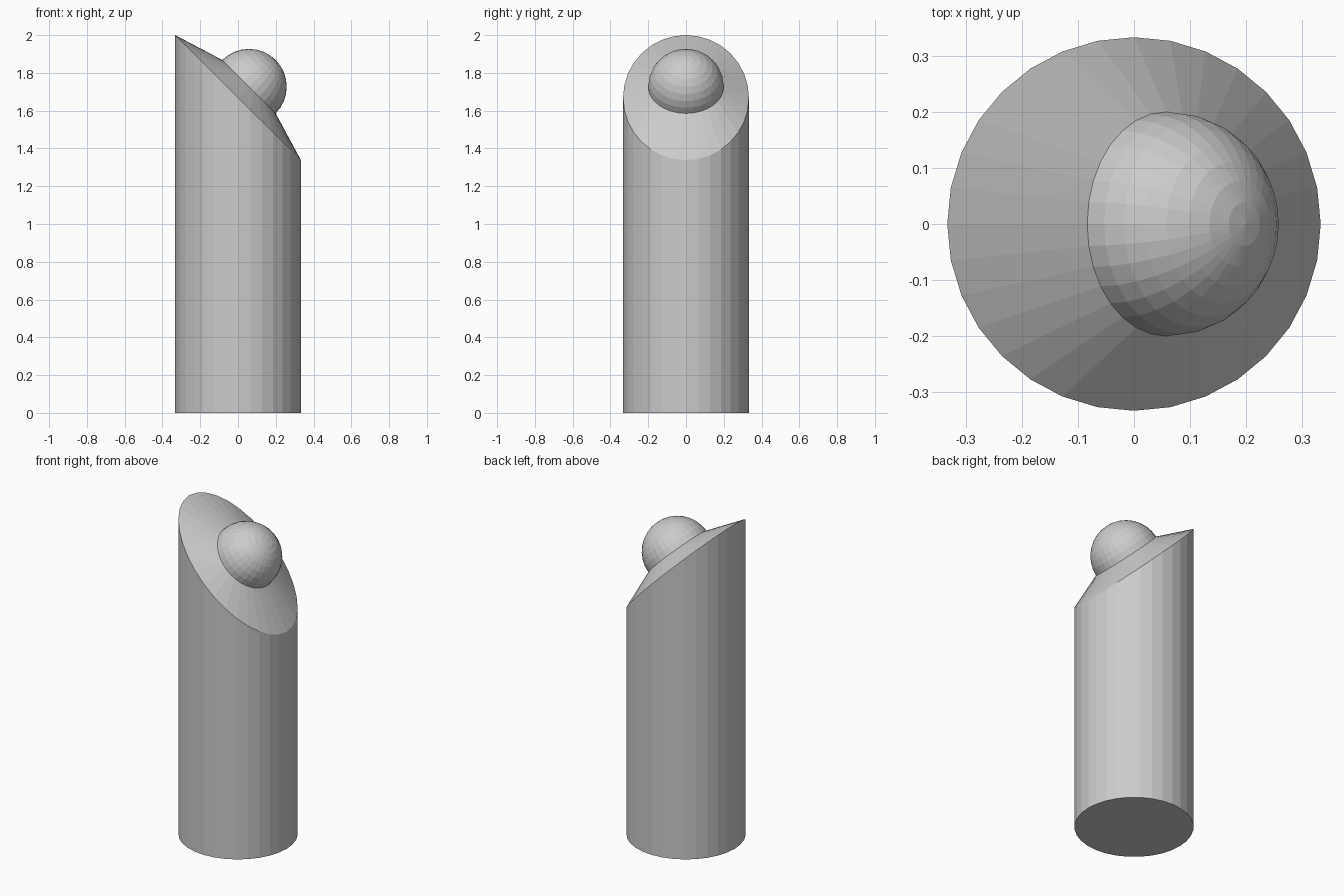
import bpy, bmesh
from math import sin, cos, pi, sqrt
from mathutils import Vector

if "Cube" in bpy.data.objects:
    bpy.data.objects.remove(bpy.data.objects["Cube"])

SIDES = 32
R_POST, R_DOME = 0.333, 0.2
MID_Z, DROP = 1.669, 0.331         # slanted top: centre height and half drop
AXIS = Vector((1, 0, 1)) / sqrt(2)  # direction the dome faces
SLOPE = Vector((1, 0, -1)) / sqrt(2)
CENTRE = Vector((0, 0, MID_Z)) + AXIS * 0.082


def ring(fn):
    return [fn(cos(2 * pi * i / SIDES), sin(2 * pi * i / SIDES)) for i in range(SIDES)]


def dome_ring(angle):
    """Circle on the dome, angle measured up from its rim."""
    r = R_DOME * cos(angle)
    c = CENTRE + AXIS * R_DOME * sin(angle)
    return ring(lambda x, y: c + SLOPE * r * x + Vector((0, r * y, 0)))


def loft(name, rings, cap_bottom=False, pole=None):
    """Bridge rings of points into a flat-shaded skin."""
    bm = bmesh.new()
    loops = [[bm.verts.new(p) for p in r] for r in rings]
    for a, b in zip(loops, loops[1:]):
        for i in range(SIDES):
            j = (i + 1) % SIDES
            bm.faces.new((a[i], a[j], b[j], b[i]))
    if cap_bottom:
        bm.faces.new(loops[0][::-1])
    if pole is not None:
        tip = bm.verts.new(pole)
        for i in range(SIDES):
            bm.faces.new((loops[-1][i], loops[-1][(i + 1) % SIDES], tip))
    mesh = bpy.data.meshes.new(name)
    bm.to_mesh(mesh)
    bm.free()
    obj = bpy.data.objects.new(name, mesh)
    bpy.context.collection.objects.link(obj)
    return obj


# Post: round base, slanted cut, then a collar narrowing to the dome rim
loft("post", [
    ring(lambda x, y: Vector((R_POST * x, R_POST * y, 0))),
    ring(lambda x, y: Vector((R_POST * x, R_POST * y, MID_Z - DROP * x))),
    dome_ring(0),
], cap_bottom=True)

# Dome: half sphere tilted 45 degrees, sitting on the collar
loft("dome", [dome_ring(k * pi / 16) for k in range(8)],
     pole=CENTRE + AXIS * R_DOME)
